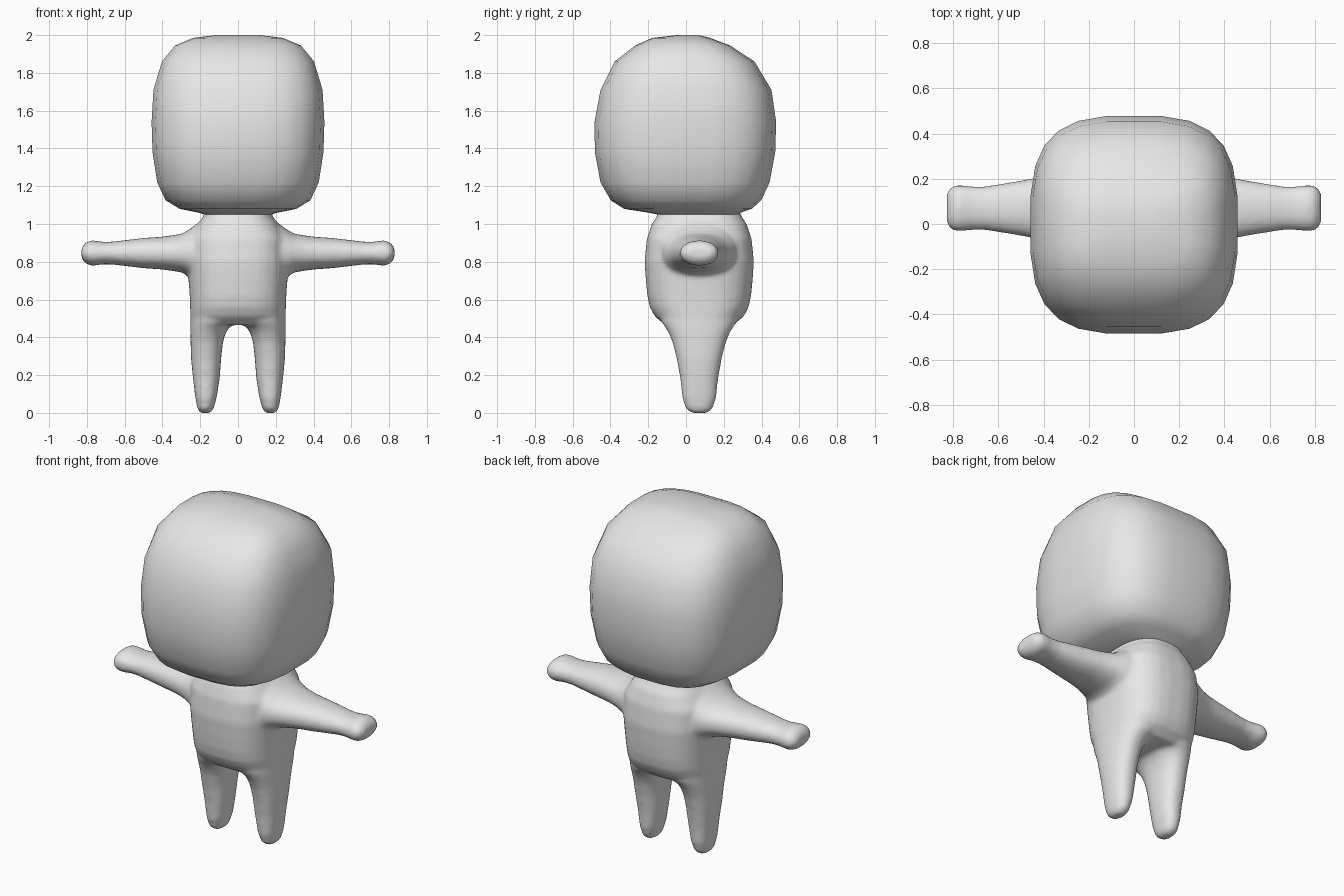
import bpy
import bmesh
from math import cos, sin, pi, copysign

cube = bpy.data.objects.get("Cube")
if cube:
    bpy.data.objects.remove(cube, do_unlink=True)

# One plain clay colour for the whole figure
clay = bpy.data.materials.new("light_grey_clay")
clay.use_nodes = True
clay.diffuse_color = (0.8, 0.8, 0.8, 1)
clay.node_tree.nodes["Principled BSDF"].inputs["Base Color"].default_value = clay.diffuse_color


def rounded_section(u0, u1, v0, v1, power, count):
    """Points of a superellipse that fills the given rectangle."""
    points = []
    for i in range(count):
        angle = 2 * pi * (i + 0.5) / count
        c, s = cos(angle), sin(angle)
        u = copysign(abs(c) ** (2 / power), c)
        v = copysign(abs(s) ** (2 / power), s)
        points.append(((u0 + u1) / 2 + u * (u1 - u0) / 2,
                       (v0 + v1) / 2 + v * (v1 - v0) / 2))
    return points


def loft(bm, sections, place, power, count=32):
    """Skin a closed tube through sections (t, u0, u1, v0, v1)."""
    rings = []
    for t, *bounds in sections:
        outline = rounded_section(*bounds, power, count)
        rings.append([bm.verts.new(place(t, u, v)) for u, v in outline])
    for lower, upper in zip(rings, rings[1:]):
        for i in range(count):
            j = (i + 1) % count
            bm.faces.new((lower[i], lower[j], upper[j], upper[i]))
    bm.faces.new(rings[0])
    bm.faces.new(rings[-1])


def make_object(name, bm):
    bmesh.ops.recalc_face_normals(bm, faces=bm.faces)
    mesh = bpy.data.meshes.new(name)
    bm.to_mesh(mesh)
    bm.free()
    for face in mesh.polygons:
        face.use_smooth = True
    mesh.materials.append(clay)
    obj = bpy.data.objects.new(name, mesh)
    bpy.context.scene.collection.objects.link(obj)
    return obj


def upright(t, u, v):
    return (u, v, t)


# Head: height, half width, front, back
head_profile = [
    (1.05, 0.18, -0.15, 0.28), (1.06, 0.21, -0.2, 0.29),
    (1.08, 0.31, -0.33, 0.35), (1.125, 0.385, -0.4, 0.4),
    (1.22, 0.43, -0.455, 0.445), (1.38, 0.455, -0.485, 0.475),
    (1.54, 0.46, -0.487, 0.48), (1.71, 0.45, -0.455, 0.455),
    (1.86, 0.405, -0.38, 0.365), (1.945, 0.335, -0.27, 0.235),
    (1.985, 0.24, -0.18, 0.13), (2.0, 0.12, -0.05, 0.07),
]
bm = bmesh.new()
loft(bm, [(z, -w, w, f, b) for z, w, f, b in head_profile], upright, 3.1, 24)
make_object("head", bm)

# Torso, arms and legs share a depth centre and are fused into one skin
mid_y = 0.07
body = bmesh.new()

# Torso: height, half width, half depth
torso_profile = [
    (0.465, 0.24, 0.18), (0.51, 0.252, 0.235), (0.56, 0.254, 0.262),
    (0.62, 0.256, 0.275), (0.7, 0.262, 0.283), (0.8, 0.27, 0.29),
    (0.92, 0.265, 0.278), (1.0, 0.215, 0.252), (1.03, 0.19, 0.23),
    (1.05, 0.18, 0.22), (1.1, 0.18, 0.2),
]
loft(body, [(z, -w, w, mid_y - d, mid_y + d) for z, w, d in torso_profile],
     upright, 2.7)

# Arm: distance out, half height, half depth
arm_profile = [
    (0.2, 0.17, 0.2), (0.24, 0.138, 0.195), (0.27, 0.118, 0.185),
    (0.3, 0.102, 0.173), (0.35, 0.094, 0.155), (0.4, 0.087, 0.142),
    (0.5, 0.08, 0.122), (0.66, 0.061, 0.096), (0.71, 0.059, 0.096),
    (0.77, 0.067, 0.102), (0.795, 0.062, 0.1), (0.815, 0.047, 0.088),
    (0.828, 0.027, 0.065),
]
arm_z = 0.846

# Leg: height, inner side, outer side, half depth
leg_profile = [
    (0.0, 0.145, 0.2, 0.04), (0.02, 0.13, 0.214, 0.07),
    (0.08, 0.113, 0.226, 0.09), (0.18, 0.097, 0.238, 0.1),
    (0.29, 0.089, 0.249, 0.12), (0.37, 0.08, 0.251, 0.14),
    (0.42, 0.067, 0.252, 0.16), (0.455, 0.045, 0.252, 0.18),
    (0.48, 0.0, 0.252, 0.2), (0.56, 0.0, 0.25, 0.21),
]

for side in (1, -1):
    loft(body,
         [(x, mid_y - d, mid_y + d, arm_z - h, arm_z + h) for x, h, d in arm_profile],
         lambda t, u, v: (side * t, u, v), 2.2)
    loft(body,
         [(z, a, b, mid_y - d, mid_y + d) for z, a, b, d in leg_profile],
         lambda t, u, v: (side * u, v, t), 2.3)

body_skin = make_object("body_with_arms_and_legs", body)
fuse = body_skin.modifiers.new("fuse_parts", "REMESH")
fuse.mode = "VOXEL"
fuse.voxel_size = 0.012
fuse.use_smooth_shade = True
soften = body_skin.modifiers.new("soften_joins", "SMOOTH")
soften.factor = 0.5
soften.iterations = 8
